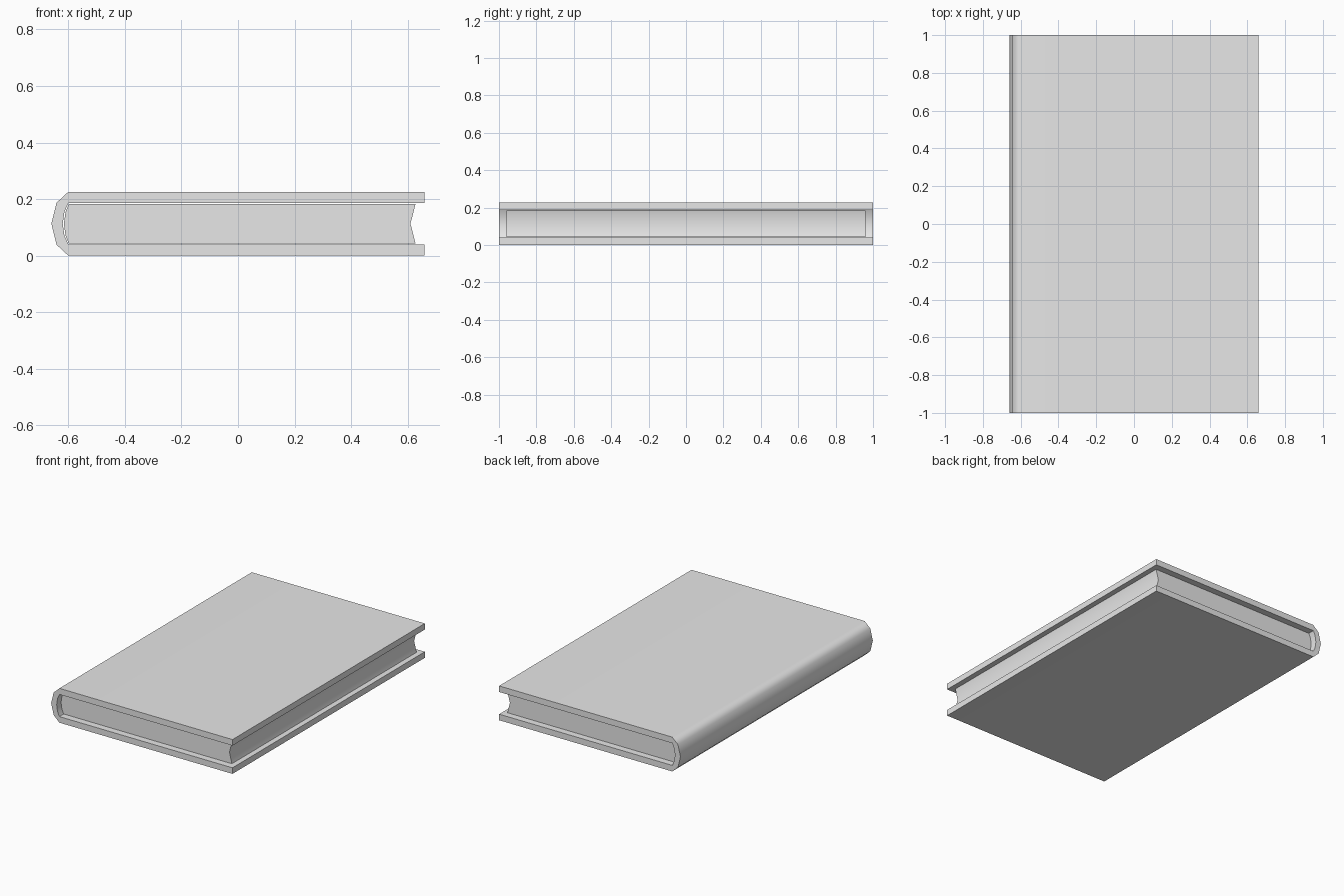
import bpy
import bmesh
import math

cube = bpy.data.objects.get("Cube")
if cube:
    bpy.data.objects.remove(cube, do_unlink=True)

MID = 0.113  # height of the symmetry plane


def make_material(name, rgb):
    mat = bpy.data.materials.new(name)
    mat.use_nodes = True
    mat.diffuse_color = (*rgb, 1)
    mat.node_tree.nodes["Principled BSDF"].inputs["Base Color"].default_value = (*rgb, 1)
    return mat


def mirrored(upper):
    """Close an upper half profile (x, height above middle) with its mirror image."""
    lower = [(x, -h) for x, h in reversed(upper) if h > 0]
    return [(x, MID + h) for x, h in upper + lower]


def extrude_profile(name, profile, half_length, mat):
    """Sweep an x-z profile along y into a closed solid."""
    bm = bmesh.new()
    face = bm.faces.new([bm.verts.new((x, -half_length, z)) for x, z in profile])
    result = bmesh.ops.extrude_face_region(bm, geom=[face])
    moved = [g for g in result["geom"] if isinstance(g, bmesh.types.BMVert)]
    bmesh.ops.translate(bm, verts=moved, vec=(0, 2 * half_length, 0))
    bmesh.ops.recalc_face_normals(bm, faces=bm.faces[:])
    mesh = bpy.data.meshes.new(name)
    bm.to_mesh(mesh)
    bm.free()
    mesh.materials.append(mat)
    obj = bpy.data.objects.new(name, mesh)
    bpy.context.collection.objects.link(obj)
    # Rounded along the spine, sharp at the board edges
    bpy.ops.object.select_all(action="DESELECT")
    obj.select_set(True)
    bpy.context.view_layer.objects.active = obj
    bpy.ops.object.shade_smooth_by_angle(angle=math.radians(50))
    weighted = obj.modifiers.new("flat boards", "WEIGHTED_NORMAL")
    weighted.keep_sharp = True
    return obj


grey = make_material("plain grey", (0.8, 0.8, 0.8))

# Cover: two boards joined by a faceted round spine, open at the fore edge
outer = [(0.66, 0.113), (-0.6, 0.113), (-0.642, 0.074), (-0.66, 0)]
inner = [(-0.62, 0), (-0.614, 0.042), (-0.6, 0.073), (0.66, 0.073)]
outer_lower = [(x, -h) for x, h in reversed(outer[:-1])]
inner_lower = [(x, -h) for x, h in reversed(inner[1:])]
cover = [(x, MID + h) for x, h in outer + outer_lower + inner_lower + inner]
extrude_profile("cover", cover, 1.0, grey)

# Page block: rounded at the spine, hollowed at the fore edge
pages = mirrored([(0.61, 0), (0.628, 0.07), (-0.598, 0.07), (-0.61, 0.042), (-0.616, 0)])
extrude_profile("page_block", pages, 0.96, grey)
